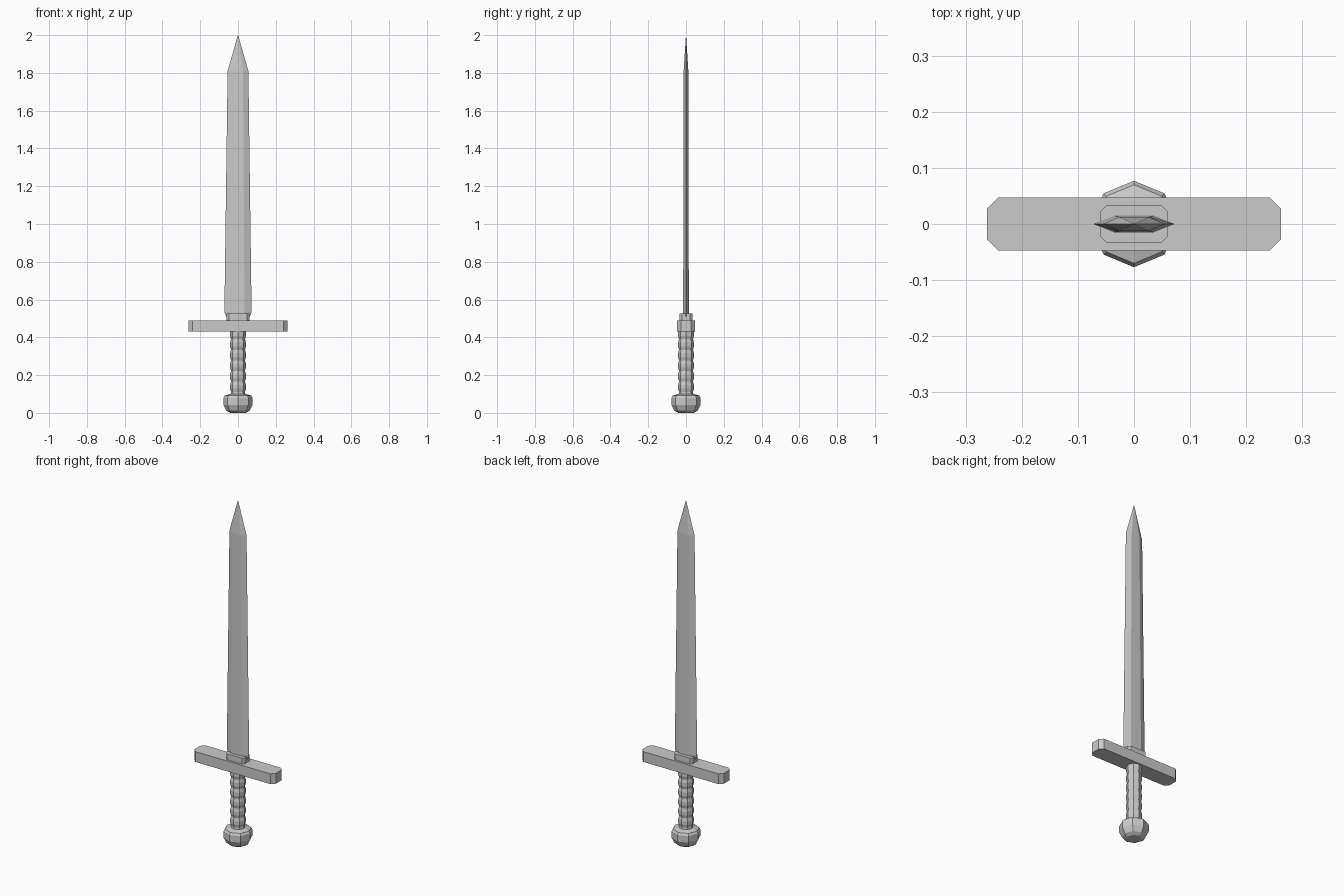
import bpy
from math import cos, sin, pi

if "Cube" in bpy.data.objects:
    bpy.data.objects.remove(bpy.data.objects["Cube"])


def make(name, rings):
    """Skin a stack of equal-length vertex rings and cap both ends."""
    n = len(rings[0])
    verts = [v for ring in rings for v in ring]
    faces = [(r * n + i, r * n + (i + 1) % n, (r + 1) * n + (i + 1) % n, (r + 1) * n + i)
             for r in range(len(rings) - 1) for i in range(n)]
    faces += [tuple(range(n))[::-1], tuple(range(len(verts) - n, len(verts)))]
    mesh = bpy.data.meshes.new(name)
    mesh.from_pydata(verts, [], faces)
    obj = bpy.data.objects.new(name, mesh)
    bpy.context.collection.objects.link(obj)
    return obj


def octagon(r, z):
    return [(r * cos(i * pi / 4), r * sin(i * pi / 4), z) for i in range(8)]


def chamfered_block(name, hx, hy, c, z0, z1):
    outline = [(hx, c - hy), (hx, hy - c), (hx - c, hy), (c - hx, hy),
               (-hx, hy - c), (-hx, c - hy), (c - hx, -hy), (hx - c, -hy)]
    return make(name, [[(x, y, z) for x, y in outline] for z in (z0, z1)])


def blade_section(w, t, z):
    outline = [(w, 0), (w * .48, t), (0, t), (-w * .48, t),
               (-w, 0), (-w * .48, -t), (0, -t), (w * .48, -t)]
    return [(x, y, z) for x, y in outline]


# Blade: flattened section, flaring from the collar then tapering to the point
make("blade", [blade_section(*s) for s in (
    (.055, .015, .49), (.072, .015, .535), (.055, .0125, 1.81), (.0005, .0003, 2.0))])

# Collar and crossguard
chamfered_block("collar", .06, .034, .012, .485, .525)
chamfered_block("crossguard", .262, .047, .02, .43, .49)

# Grip: eight-sided with shallow finger ridges
grip = [octagon(.042, .08)]
for i in range(6):
    z = .11 + i * .056
    grip += [octagon(.037, z), octagon(.042, z + .018), octagon(.042, z + .038)]
make("grip", grip + [octagon(.042, .435)])

# Pommel: faceted knob
make("pommel", [octagon(r, z) for r, z in (
    (.042, 0), (.062, .012), (.077, .042), (.077, .08), (.07, .092), (.042, .1))])
